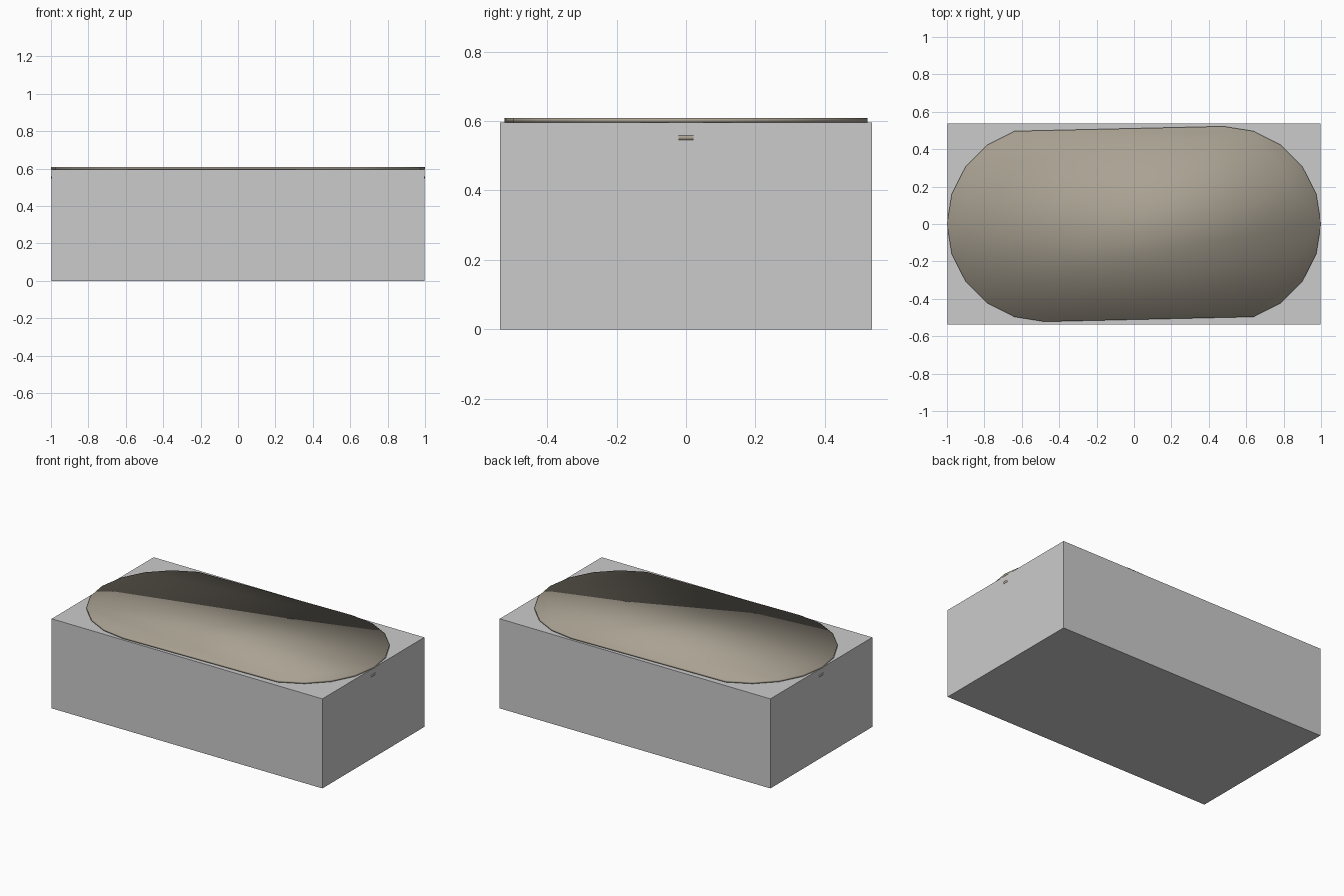
import bpy, bmesh, math

if "Cube" in bpy.data.objects:
    bpy.data.objects.remove(bpy.data.objects["Cube"])

HALF_STRAIGHT = 0.478   # centre of each rounded end
RADIUS = 0.522
STEPS = 10              # segments in each rounded end

brown = bpy.data.materials.new("dark_brown")
brown.diffuse_color = (0.40, 0.36, 0.29, 1)
brown.use_nodes = True
brown.node_tree.nodes["Principled BSDF"].inputs["Base Color"].default_value = brown.diffuse_color


def finish(name, bm):
    bmesh.ops.recalc_face_normals(bm, faces=bm.faces)
    mesh = bpy.data.meshes.new(name)
    bm.to_mesh(mesh)
    bm.free()
    ob = bpy.data.objects.new(name, mesh)
    bpy.context.collection.objects.link(ob)
    return ob


def oval_slab(name, z0, z1):
    # Two half circles; each keeps its starting corner but not its last one
    bm = bmesh.new()
    ring = []
    for cx, start in ((HALF_STRAIGHT, 90), (-HALF_STRAIGHT, 270)):
        for i in range(STEPS):
            a = math.radians(start - i * 180 / STEPS)
            ring.append(bm.verts.new((cx + RADIUS * math.cos(a),
                                      RADIUS * math.sin(a), z0)))
    base = bm.faces.new(ring)
    res = bmesh.ops.extrude_face_region(bm, geom=[base], use_keep_orig=True)
    top = [g for g in res["geom"] if isinstance(g, bmesh.types.BMVert)]
    bmesh.ops.translate(bm, verts=top, vec=(0, 0, z1 - z0))
    ob = finish(name, bm)
    ob.data.materials.append(brown)
    # Soft shading across the rim and cap
    for p in ob.data.polygons:
        p.use_smooth = True
    return ob


# Solid block body
bm = bmesh.new()
bmesh.ops.create_cube(bm, size=1)
bmesh.ops.scale(bm, verts=bm.verts, vec=(1.993, 1.072, 0.596))
bmesh.ops.translate(bm, verts=bm.verts, vec=(0, 0, 0.298))
finish("block_body", bm)

# Thin oval top, and the inner slab whose tips show at the ends
oval_slab("oval_top", 0.596, 0.609)
oval_slab("inner_slab", 0.546, 0.558)
